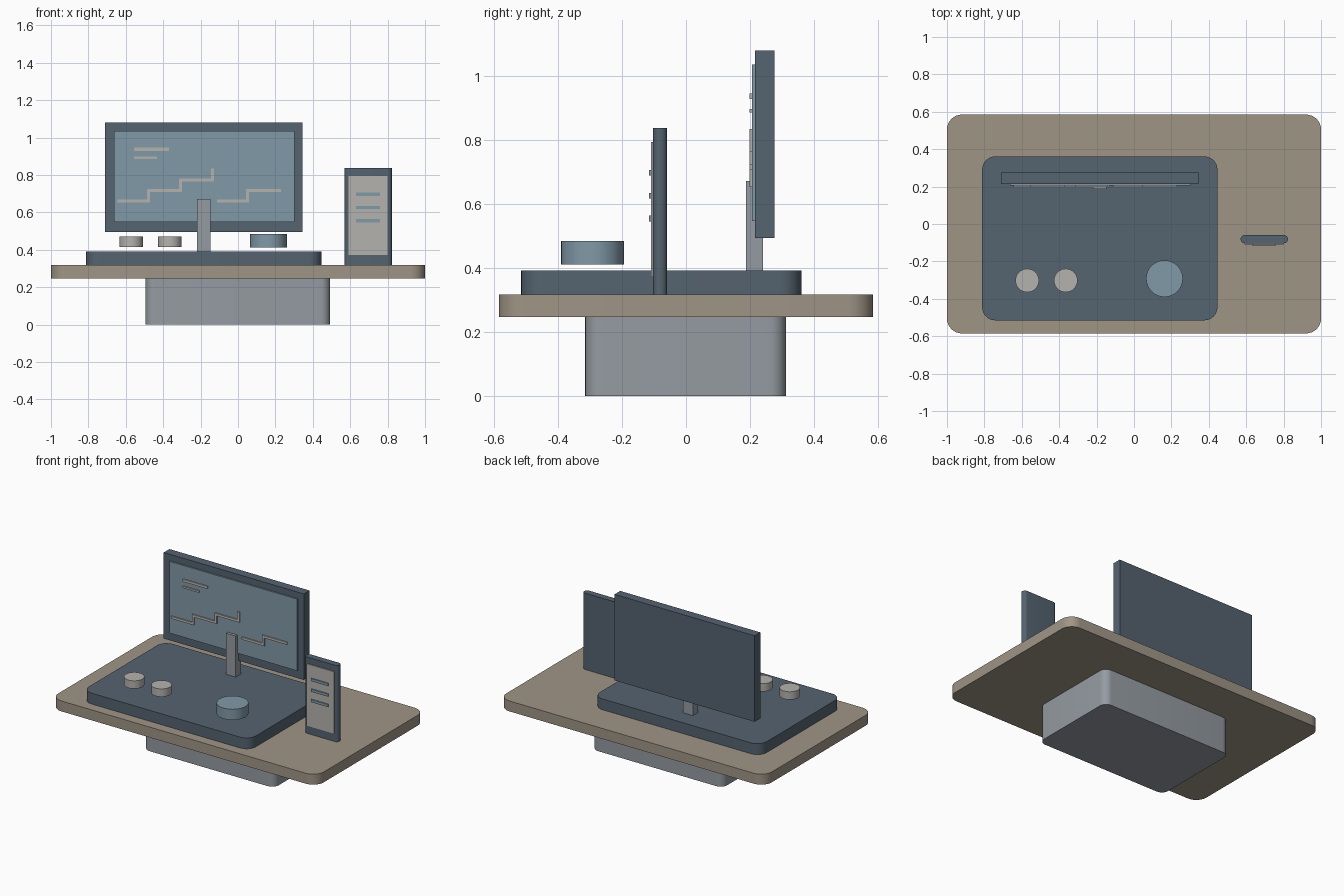
import bpy, bmesh, math

if "Cube" in bpy.data.objects:
    bpy.data.objects.remove(bpy.data.objects["Cube"])

def material(name, rgb):
    m = bpy.data.materials.new(name)
    m.diffuse_color = (*rgb, 1)
    m.use_nodes = True
    m.node_tree.nodes["Principled BSDF"].inputs["Base Color"].default_value = m.diffuse_color
    return m

SLATE = material("slate", (0.09, 0.125, 0.16))
WOOD = material("warm_wood", (0.35, 0.30, 0.24))
BLUE = material("screen_blue", (0.22, 0.32, 0.39))
METAL = material("metal_grey", (0.30, 0.33, 0.36))
PALE = material("pale_grey", (0.46, 0.45, 0.43))

def finish(name, bm, mat, smooth=False):
    me = bpy.data.meshes.new(name)
    bm.to_mesh(me)
    bm.free()
    ob = bpy.data.objects.new(name, me)
    bpy.context.collection.objects.link(ob)
    me.materials.append(mat)
    if smooth:
        bpy.ops.object.select_all(action='DESELECT')
        ob.select_set(True)
        bpy.context.view_layer.objects.active = ob
        bpy.ops.object.shade_smooth_by_angle(angle=math.radians(30))
    return ob

def add_box(bm, x, y, z):
    """Box from three (min, max) ranges."""
    verts = bmesh.ops.create_cube(bm, size=1)["verts"]
    for v in verts:
        v.co = [(r[0] + r[1]) / 2 + c * (r[1] - r[0]) for r, c in zip((x, y, z), v.co)]

def box(name, x, y, z, mat, radius=0):
    bm = bmesh.new()
    add_box(bm, x, y, z)
    if radius:  # round the upright corners only
        upright = [e for e in bm.edges
                   if abs(e.verts[0].co.z - e.verts[1].co.z) > 1e-4]
        bmesh.ops.bevel(bm, geom=upright, offset=radius, segments=8,
                        profile=0.5, affect='EDGES')
    return finish(name, bm, mat, radius > 0)

def disc(name, x, y, r, z0, z1, mat):
    bm = bmesh.new()
    bmesh.ops.create_cone(bm, cap_ends=True, segments=48, radius1=r, radius2=r, depth=z1 - z0)
    bmesh.ops.translate(bm, verts=bm.verts, vec=(x, y, (z0 + z1) / 2))
    return finish(name, bm, mat, True)

# Pedestal, table top and raised tray
box("pedestal", (-0.495, 0.493), (-0.315, 0.313), (0, 0.247), METAL, 0.05)
box("table_top", (-1, 1), (-0.585, 0.585), (0.247, 0.318), WOOD, 0.08)
box("tray", (-0.812, 0.446), (-0.515, 0.361), (0.318, 0.392), SLATE, 0.07)

# Monitor on its stand
box("monitor_stand", (-0.22, -0.148), (0.187, 0.241), (0.392, 0.672), METAL)
box("monitor_frame", (-0.71, 0.345), (0.215, 0.276), (0.494, 1.08), SLATE)
box("monitor_screen", (-0.662, 0.301), (0.206, 0.22), (0.548, 1.036), BLUE)

# Text-like bars at the top of the screen
TRACE_Y = (0.198, 0.2065)
box("screen_bar_long", (-0.556, -0.37), TRACE_Y, (0.929, 0.946), PALE)
box("screen_bar_short", (-0.556, -0.434), TRACE_Y, (0.886, 0.898), PALE)

# Stepped graph traces: run along, then rise at the end of each run
def trace(name, x, steps, last_rise):
    bm = bmesh.new()
    run, w, rise = 0.172, 0.016, 0.055
    z = 0.662
    for i in range(steps):
        end = x + run + (0.015 if i else 0)
        add_box(bm, (x, end), TRACE_Y, (z - w / 2, z + w / 2))
        if i < steps - 1 or last_rise:
            add_box(bm, (end - w, end), TRACE_Y, (z - w / 2, z + rise + w / 2))
        x, z = end - w, z + rise
    finish(name, bm, PALE)

trace("graph_trace_left", -0.643, 3, True)
trace("graph_trace_right", -0.113, 2, False)

# Side tower with front plate and slots
box("side_panel", (0.57, 0.823), (-0.103, -0.059), (0.318, 0.838), SLATE, 0.0215)
box("side_panel_plate", (0.592, 0.798), (-0.109, -0.095), (0.373, 0.795), PALE)
for i, z in enumerate((0.555, 0.626, 0.698)):
    box(f"side_panel_slot_{i + 1}", (0.63, 0.76), (-0.116, -0.108), (z - 0.009, z + 0.009), BLUE)

# Knobs hovering just over the tray
for i, x in enumerate((-0.571, -0.365)):
    disc(f"small_knob_{i + 1}", x, -0.302, 0.063, 0.416, 0.470, PALE)
disc("large_knob", 0.163, -0.292, 0.098, 0.412, 0.485, BLUE)
